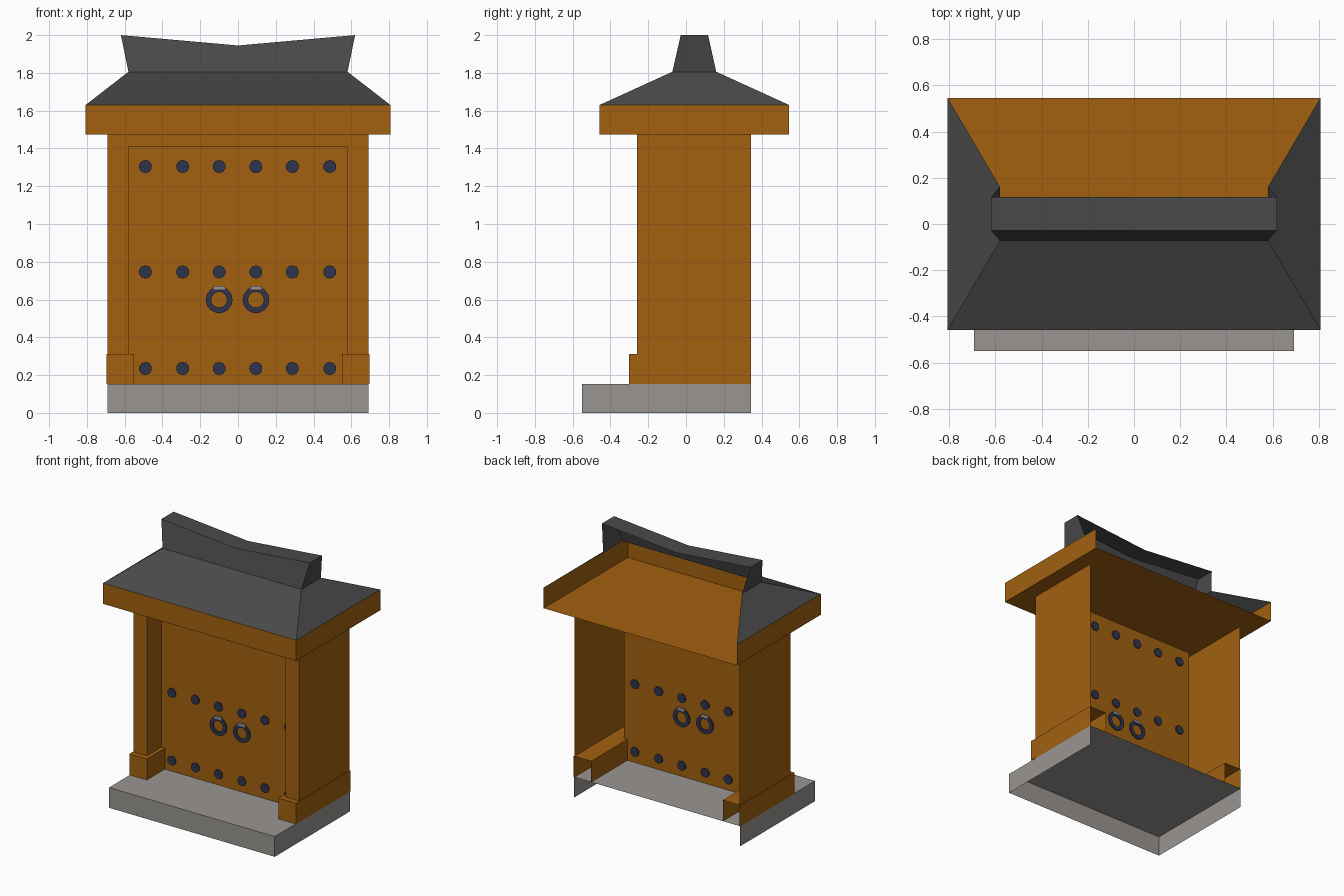
import bpy, bmesh, math
from mathutils import Matrix, Vector

if "Cube" in bpy.data.objects:
    bpy.data.objects.remove(bpy.data.objects["Cube"])


def material(name, rgb):
    m = bpy.data.materials.new(name)
    m.diffuse_color = (*rgb, 1)
    m.use_nodes = True
    m.node_tree.nodes["Principled BSDF"].inputs["Base Color"].default_value = m.diffuse_color
    return m


WOOD = material("orange wood", (0.36, 0.118, 0.005))
STONE = material("grey stone", (0.32, 0.30, 0.283))
TILE = material("dark roof tile", (0.068, 0.068, 0.068))
IRON = material("navy iron", (0.028, 0.033, 0.075))


def finish(name, bm, mat):
    me = bpy.data.meshes.new(name)
    bm.to_mesh(me)
    bm.free()
    me.materials.append(mat)
    ob = bpy.data.objects.new(name, me)
    bpy.context.collection.objects.link(ob)
    return ob


def block(name, low, high, mat, drop=(), sag=0.0):
    """Tapered box from rect low to rect high, each (x0, x1, y0, y1, z).
    Sides named in drop are left open; sag lowers the middle of the top."""
    bm = bmesh.new()
    bmesh.ops.create_cube(bm, size=2)
    axes = {"back": (0, 1, 0), "top": (0, 0, 1), "bottom": (0, 0, -1)}
    bm.normal_update()
    gone = [f for f in bm.faces
            if any(f.normal.dot(Vector(axes[d])) > 0.9 for d in drop)]
    bmesh.ops.delete(bm, geom=gone, context="FACES")
    for v in bm.verts:
        r = high if v.co.z > 0 else low
        v.co = (r[v.co.x > 0], r[2 + (v.co.y > 0)], r[4])
    if sag:
        edges = [e for e in bm.edges
                 if all(v.co.z == high[4] for v in e.verts)
                 and abs(e.verts[0].co.x - e.verts[1].co.x) > 0.1]
        edges = [e for e in bm.edges if all(abs(v.co.z - high[4]) < 1e-5 for v in e.verts)
                 and abs(e.verts[0].co.x - e.verts[1].co.x) > 0.1]
        new = bmesh.ops.subdivide_edges(bm, edges=edges, cuts=1)["geom_inner"]
        for g in new:
            if isinstance(g, bmesh.types.BMVert):
                g.co.z -= sag
    return finish(name, bm, mat)


def plain(name, x0, x1, y0, y1, z0, z1, mat, drop=()):
    return block(name, (x0, x1, y0, y1, z0), (x0, x1, y0, y1, z1), mat, drop)


BACK, FRONT, DOOR = 0.345, -0.26, -0.087
FLOOR, BEAM = 0.153, 1.474

# Stone step, open at back and below
plain("stone_step", -0.692, 0.692, -0.55, BACK, 0, FLOOR, STONE, ("back", "bottom"))

# Gate frame: front face with doorway, recessed door, side walls
bm = bmesh.new()
inner = [(-0.58, FLOOR), (-0.58, 1.41), (0.58, 1.41), (0.58, FLOOR)]
outer = [(0.69, FLOOR), (0.69, BEAM), (-0.69, BEAM), (-0.69, FLOOR)]
row = lambda pts, y: [bm.verts.new((x, y, z)) for x, z in pts]
fi, di, fo, bo = row(inner, FRONT), row(inner, DOOR), row(outer, FRONT), row(outer, BACK)
front = bm.faces.new(fi + fo)
bm.faces.new(di)
for i in range(3):
    bm.faces.new((fi[i], fi[i + 1], di[i + 1], di[i]))
for i in (0, 2):
    bm.faces.new((fo[i], fo[i + 1], bo[i + 1], bo[i]))
bmesh.ops.recalc_face_normals(bm, faces=bm.faces)
bm.normal_update()
if front.normal.y > 0:
    bmesh.ops.reverse_faces(bm, faces=bm.faces)
finish("gate_frame_and_door", bm, WOOD)

# Post feet
for side, x0, x1 in (("left", -0.696, -0.55), ("right", 0.55, 0.696)):
    plain(side + "_post_foot", x0, x1, -0.302, BACK, FLOOR, 0.311, WOOD, ("back", "bottom"))

# Eaves tray, hipped roof and sagging ridge, all open at the back
plain("eaves", -0.807, 0.807, -0.458, 0.546, BEAM, 1.63, WOOD, ("back", "top"))
block("hipped_roof", (-0.807, 0.807, -0.458, 0.546, 1.63),
      (-0.58, 0.58, -0.072, 0.16, 1.806), TILE, ("back", "top", "bottom"))
block("roof_ridge", (-0.58, 0.58, -0.072, 0.16, 1.806),
      (-0.62, 0.62, -0.028, 0.117, 2.0), TILE, ("back", "bottom"), sag=0.055)

# Iron studs showing on both sides of the door
bm = bmesh.new()
for z in (0.235, 0.746, 1.304):
    for x in (-0.49, -0.293, -0.1, 0.095, 0.288, 0.486):
        bmesh.ops.create_cone(
            bm, cap_ends=True, segments=10, radius1=0.035, radius2=0.035, depth=0.016,
            matrix=Matrix.Translation((x, DOOR, z)) @ Matrix.Rotation(math.pi / 2, 4, "X"))
finish("door_studs", bm, IRON)

# Ring handles with a small stone-coloured mount
for side, cx in (("left", -0.1), ("right", 0.095)):
    bm = bmesh.new()
    n = 14
    loops = []
    for r, dy in ((0.071, -0.009), (0.042, -0.009), (0.042, 0.009), (0.071, 0.009)):
        loops.append([bm.verts.new((cx + r * math.cos(2 * math.pi * i / n), DOOR + dy,
                                    0.599 + r * math.sin(2 * math.pi * i / n)))
                      for i in range(n)])
    for a in range(4):
        p, q = loops[a], loops[(a + 1) % 4]
        for i in range(n):
            j = (i + 1) % n
            bm.faces.new((p[i], p[j], q[j], q[i]))
    bmesh.ops.recalc_face_normals(bm, faces=bm.faces)
    finish(side + "_ring_handle", bm, IRON)
    plain(side + "_ring_mount", cx - 0.03, cx + 0.03, DOOR - 0.011, DOOR + 0.011,
          0.652, 0.672, STONE)
